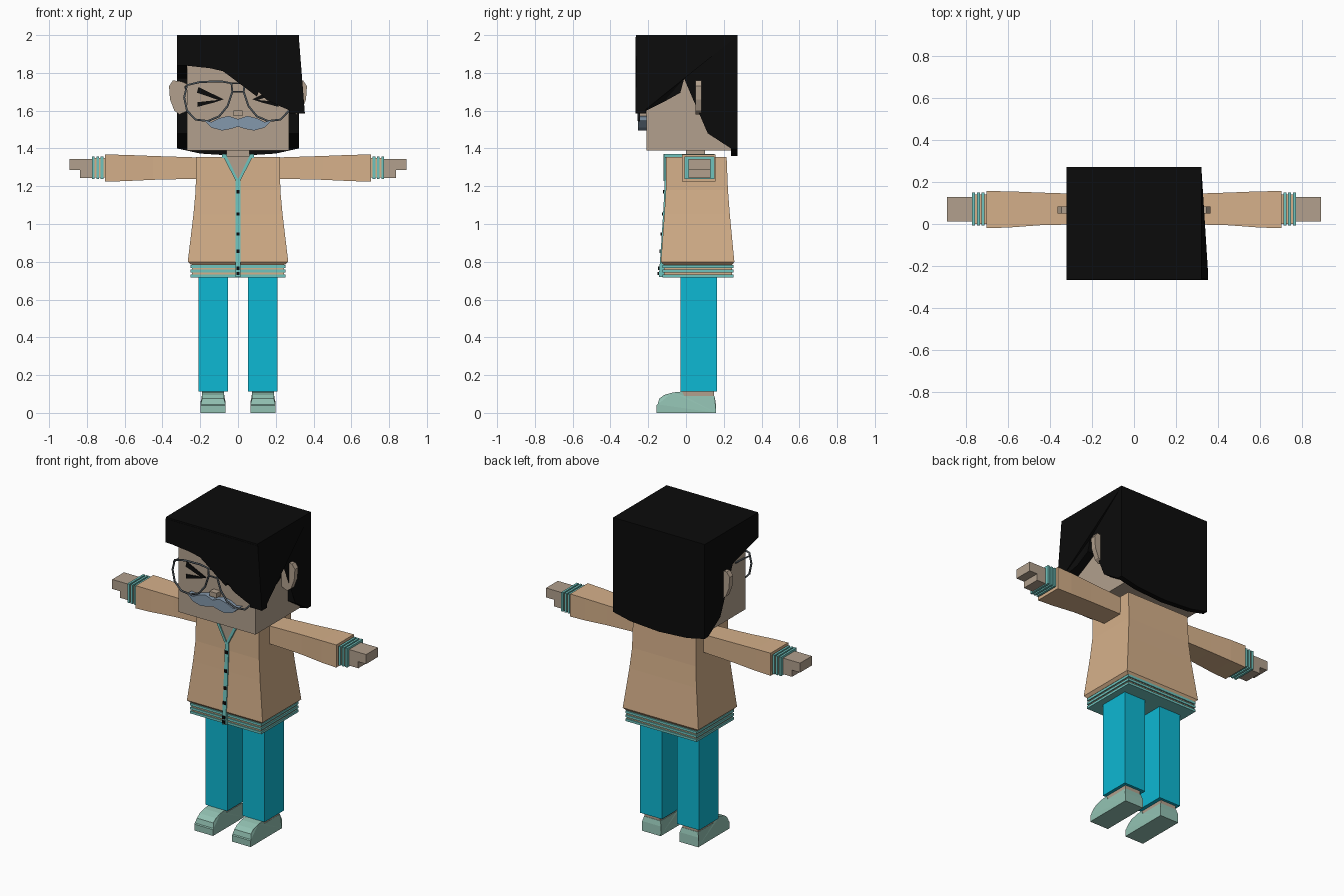
import bpy, bmesh
from mathutils import Vector

cube = bpy.data.objects.get("Cube")
if cube:
    bpy.data.objects.remove(cube, do_unlink=True)


def material(name, rgb):
    lin = [((c / 255 + 0.055) / 1.055) ** 2.4 if c > 10 else c / 3295 for c in rgb] + [1]
    m = bpy.data.materials.new(name)
    m.use_nodes = True
    m.diffuse_color = lin
    m.node_tree.nodes["Principled BSDF"].inputs["Base Color"].default_value = lin
    return m


HAIR = material("black", (11, 11, 11))
SKIN = material("skin", (178, 160, 141))
COAT = material("tan knit", (213, 176, 138))
TRIM = material("teal trim", (112, 196, 190))
CYAN = material("cyan cloth", (13, 184, 211))
SHOE = material("pale green", (146, 193, 178))
GREY = material("blue grey", (132, 152, 172))
WIRE = material("dark wire", (82, 90, 96))


def finish(name, bm, mat):
    bmesh.ops.recalc_face_normals(bm, faces=bm.faces)
    me = bpy.data.meshes.new(name)
    bm.to_mesh(me)
    bm.free()
    me.materials.append(mat)
    ob = bpy.data.objects.new(name, me)
    bpy.context.collection.objects.link(ob)
    return ob


def loft(name, rings, mat):
    """Skin a row of equal rings of points and cap both ends."""
    bm = bmesh.new()
    rows = [[bm.verts.new(p) for p in ring] for ring in rings]
    n = len(rows[0])
    for a, b in zip(rows, rows[1:]):
        for i in range(n):
            j = (i + 1) % n
            bm.faces.new((a[i], a[j], b[j], b[i]))
    caps = [bm.faces.new(rows[0]), bm.faces.new(rows[-1])]
    bmesh.ops.triangulate(bm, faces=[f for f in caps if n > 4])
    return finish(name, bm, mat)


def box(name, x0, x1, y0, y1, z0, z1, mat):
    return loft(name, [[(x0, y0, z), (x1, y0, z), (x1, y1, z), (x0, y1, z)] for z in (z0, z1)], mat)


def front_plate(name, pts, y0, y1, mat):
    return loft(name, [[(x, y, z) for x, z in pts] for y in (y0, y1)], mat)


def side_plate(name, pts, x0, x1, mat):
    return loft(name, [[(x, y, z) for y, z in pts] for x in (x0, x1)], mat)


def tube(name, pts, radius, mat, cyclic=False):
    cu = bpy.data.curves.new(name, "CURVE")
    cu.dimensions = "3D"
    cu.bevel_depth, cu.bevel_resolution = radius, 1
    sp = cu.splines.new("POLY")
    sp.points.add(len(pts) - 1)
    for p, co in zip(sp.points, pts):
        p.co = (*co, 1)
    sp.use_cyclic_u = cyclic
    tmp = bpy.data.objects.new(name + "_path", cu)
    bpy.context.collection.objects.link(tmp)
    bpy.context.view_layer.update()
    me = bpy.data.meshes.new_from_object(tmp.evaluated_get(bpy.context.evaluated_depsgraph_get()))
    bpy.data.objects.remove(tmp, do_unlink=True)
    me.materials.clear()
    me.materials.append(mat)
    ob = bpy.data.objects.new(name, me)
    bpy.context.collection.objects.link(ob)


# Head and neck
box("head", -.27, .27, -.21, .24, 1.39, 1.96, SKIN)
box("neck", -.06, .06, 0, .1, 1.33, 1.4, SKIN)
box("nose", -.025, .025, -.25, -.205, 1.572, 1.602, SKIN)

# Hair: cap, fringe, back and side panels
box("hair_cap", -.322, .322, -.265, .272, 1.945, 2, HAIR)
front_plate("hair_fringe", [
    (-.322, 1.99), (-.322, 1.84), (-.27, 1.838), (-.15, 1.825), (-.06, 1.86), (0, 1.925),
    (.005, 1.79), (.05, 1.72), (.1, 1.675), (.06, 1.77), (.043, 1.91), (.058, 1.91), (.075, 1.8),
    (.11, 1.7), (.155, 1.655), (.23, 1.62), (.3, 1.59), (.354, 1.585), (.322, 1.82), (.322, 1.99)],
    -.267, -.212, HAIR)
front_plate("hair_back", [(-.322, 1.99), (-.322, 1.4), (-.2, 1.373), (0, 1.36), (.2, 1.373),
                          (.322, 1.4), (.322, 1.99)], .238, .272, HAIR)
back_edge = [(.265, 1.99), (.265, 1.4), (.238, 1.4), (.115, 1.48), (.115, 1.77), (-.01, 1.77)]
side_plate("right_side_hair", back_edge + [(-.262, 1.84), (-.262, 1.99)], -.322, -.27, HAIR)
lock = side_plate("left_side_hair", back_edge + [(-.03, 1.695), (-.12, 1.645), (-.24, 1.585),
                  (-.265, 1.585), (-.264, 1.82), (-.262, 1.99)], .27, .322, HAIR)
for v in lock.data.vertices:
    if v.co.z < 1.6 and v.co.y < -.2 and v.co.x > .3:
        v.co.x = .354

# Moustache
half = [(.05, 1.572), (.1, 1.56), (.14, 1.54), (.18, 1.548), (.14, 1.51), (.085, 1.495), (.04, 1.503)]
front_plate("moustache", [(0, 1.555)] + half + [(0, 1.515)] + [(-x, z) for x, z in half[::-1]],
            -.255, -.205, GREY)

# Jacket body
front_y = lambda z: -.105 - .028 * max(0, (1.3 - z) / .5) ** 1.3
rings = []
for z, hx, y0, y1 in [(1.355, .222, -.105, .215), (1.18, .224, -.107, .222), (1.05, .236, -.115, .232),
                      (.8, .266, -.133, .256), (.785, .25, -.12, .246)]:
    rings.append([(-hx, y0, z), (hx, y0, z), (hx, y1, z), (-hx, y1, z)])
loft("jacket_body", rings, COAT)

# Ribbed hem
box("hem", -.243, .243, -.117, .243, .722, .79, COAT)
for i in range(3):
    z = .718 + i * .025
    box(f"hem_rib_{i}", -.251, .251, -.124, .251, z, z + .015, TRIM)

# Open neckline, front strip and buttons
front_plate("neck_opening", [(-.07, 1.358), (0, 1.235), (.07, 1.358)], -.112, -.1, SKIN)
box("collar_inside", -.07, .07, -.105, .14, 1.35, 1.358, SKIN)
box("collar_back", -.085, .085, .135, .152, 1.35, 1.37, TRIM)
strip = []
for z in (1.24, 1.1, .95, .8, .72):
    y = min(front_y(z), -.107) - .005
    strip.append([(-.013, y, z), (.013, y, z), (.013, y + .03, z), (-.013, y + .03, z)])
loft("front_strip", strip, TRIM)
for i, z in enumerate((1.17, 1.053, .947, .855, .765, .738)):
    y = min(front_y(z), -.107)
    box(f"button_{i}", -.009, .009, y - .012, y + .005, z - .009, z + .009, HAIR)

# Mirrored parts
lens = [(.27, 1.735), (.2, 1.752), (.09, 1.755), (.035, 1.745), (.03, 1.7), (.055, 1.625), (.1, 1.57),
        (.16, 1.545), (.225, 1.553), (.27, 1.6), (.285, 1.67)]
for s, side in ((-1, "right"), (1, "left")):
    # Ear, closed eye and lens rim
    front_plate(side + "_ear", [(s * x, z) for x, z in [
        (.265, 1.74), (.3, 1.755), (.345, 1.76), (.365, 1.73), (.36, 1.66), (.337, 1.6),
        (.31, 1.58), (.265, 1.6)]], .05, .083, SKIN)
    front_plate(side + "_eye_upper", [(s * x, z) for x, z in [
        (.075, 1.66), (.21, 1.725), (.217, 1.695), (.1, 1.655)]], -.217, -.208, HAIR)
    front_plate(side + "_eye_lower", [(s * x, z) for x, z in [
        (.075, 1.66), (.215, 1.645), (.215, 1.62), (.13, 1.642)]], -.217, -.208, HAIR)
    tube(side + "_lens_rim", [(s * x, -.25, z) for x, z in lens], .006, WIRE, True)
    tube(side + "_temple", [(s * .278, -.25, 1.72), (s * .278, -.1, 1.73)], .005, WIRE)

    # Collar edge
    front_plate(side + "_collar_front", [(s * x, z) for x, z in [
        (.065, 1.37), (.085, 1.37), (.012, 1.228), (0, 1.235)]], -.118, -.1, TRIM)
    xs = sorted((s * .065, s * .085))
    box(side + "_collar_side", *xs, -.112, .15, 1.35, 1.37, TRIM)

    # Sleeve, ribbed cuff and hand
    sleeve = []
    for x, y0, y1, z0, z1 in [(.2, 0, .142, 1.24, 1.352), (.45, -.006, .15, 1.234, 1.36),
                              (.6, -.017, .156, 1.227, 1.366), (.705, -.02, .157, 1.224, 1.368)]:
        sleeve.append([(s * x, y0, z0), (s * x, y1, z0), (s * x, y1, z1), (s * x, y0, z1)])
    loft(side + "_sleeve", sleeve, COAT)
    box(side + "_cuff", *sorted((s * .7, s * .77)), 0, .142, 1.246, 1.35, COAT)
    for i in range(3):
        x = .713 + i * .023
        box(f"{side}_cuff_rib_{i}", *sorted((s * x, s * (x + .014))), -.007, .15, 1.237, 1.358, TRIM)
    box(side + "_palm", *sorted((s * .76, s * .837)), .012, .13, 1.243, 1.345, SKIN)
    box(side + "_fingers", *sorted((s * .83, s * .893)), .012, .13, 1.285, 1.345, SKIN)

    # Trouser leg, ankle and shoe
    box(side + "_leg", *sorted((s * .054, s * .208)), -.03, .165, .113, .74, CYAN)
    box(side + "_ankle", *sorted((s * .078, s * .188)), -.02, .148, .06, .12, SKIN)
    shoe = side_plate(side + "_shoe", [
        (.16, 0), (.157, .06), (.15, .09), (-.01, .09), (-.02, .113), (-.07, .108), (-.115, .095),
        (-.142, .075), (-.15, .045), (-.156, .04), (-.156, 0)], s * .066, s * .198, SHOE)
    for v in shoe.data.vertices:
        if v.co.z > .07:
            v.co.x = s * .132 + (v.co.x - s * .132) * .87

# Bridge of the glasses
for name, z in (("upper_bridge", 1.745), ("lower_bridge", 1.7)):
    tube(name, [(-.033, -.25, z), (.033, -.25, z)], .005, WIRE)
